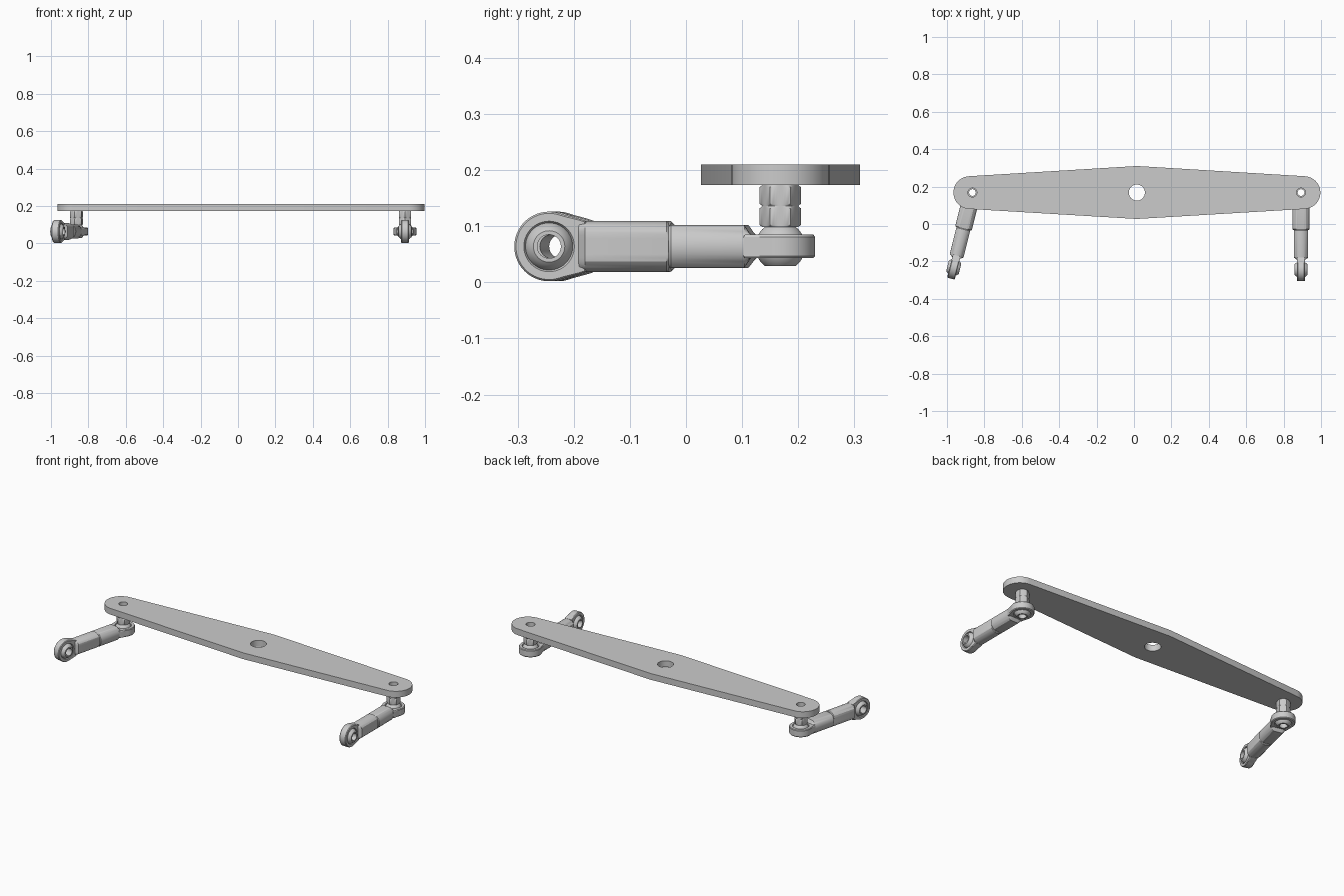
import bpy, bmesh
from math import sin, cos, pi, radians, degrees, atan2, hypot
from mathutils import Matrix

if "Cube" in bpy.data.objects:
    bpy.data.objects.remove(bpy.data.objects["Cube"])

MID_Z = 0.064      # height of the link centre line
PIVOT_Y = 0.168    # row of plate holes
LINK = 0.412       # eye to eye distance


def finish(name, bm, matrix=Matrix(), smooth=True):
    bmesh.ops.recalc_face_normals(bm, faces=bm.faces)
    bm.transform(matrix)
    me = bpy.data.meshes.new(name)
    bm.to_mesh(me)
    bm.free()
    ob = bpy.data.objects.new(name, me)
    bpy.context.collection.objects.link(ob)
    if smooth:
        bpy.ops.object.select_all(action='DESELECT')
        ob.select_set(True)
        bpy.context.view_layer.objects.active = ob
        bpy.ops.object.shade_smooth_by_angle(angle=radians(28))
    return ob


def ring_solid(name, profile, matrix, seg=48, shape=lambda r, h, a: r):
    """Spin a closed (radius, height) profile about z; shape() may alter radius by angle."""
    bm = bmesh.new()
    rows = []
    for i in range(seg):
        a = 2 * pi * i / seg
        rows.append([bm.verts.new((shape(r, h, a) * cos(a), shape(r, h, a) * sin(a), h))
                     for r, h in profile])
    n = len(profile)
    for i in range(seg):
        p, q = rows[i], rows[(i + 1) % seg]
        for j in range(n):
            k = (j + 1) % n
            bm.faces.new((p[j], q[j], q[k], p[k]))
    return finish(name, bm, matrix)


def head_shape(r, h, a):
    # the eye outline flares out towards -y into the shank
    if r < 0.05:
        return r
    phi = abs((degrees(a) - 270 + 180) % 360 - 180)
    if phi < 34.6:
        out = 0.066 / cos(radians(phi))
    elif phi < 71:
        out = 0.062 + 0.018 * ((71 - phi) / 36.4) ** 2
    else:
        out = 0.062
    return r - 0.062 + out


def rod_end(name, matrix, length):
    # eye housing
    half = [(0.042, 0.016), (0.045, 0.021), (0.059, 0.021), (0.062, 0.017)]
    ring_solid(name + "_eye", half + [(r, -h) for r, h in reversed(half)],
               matrix, 72, head_shape)
    # pivot ball with bore
    t0 = atan2(0.0345, 0.028)
    R = hypot(0.028, 0.0345)
    ball = [(R * cos(t0 - 2 * t0 * i / 14), R * sin(t0 - 2 * t0 * i / 14)) for i in range(15)]
    ring_solid(name + "_ball", [(0.021, 0.0345)] + ball + [(0.021, -0.0345)], matrix)
    # round shank with two spanner flats
    bm = bmesh.new()
    rows = []
    for d, r, flat in ((0.052, 0.044, 0.0205), (0.064, 0.0455, 0.038),
                       (length - 0.004, 0.0455, 0.038), (length, 0.042, 0.037)):
        row = []
        for i in range(40):
            a = 2 * pi * i / 40
            row.append(bm.verts.new((r * cos(a), -d, max(-flat, min(flat, r * sin(a))))))
        rows.append(row)
    for p, q in zip(rows, rows[1:]):
        for i in range(40):
            k = (i + 1) % 40
            bm.faces.new((p[i], p[k], q[k], q[i]))
    bm.faces.new(rows[0])
    bm.faces.new(rows[-1])
    finish(name + "_shank", bm, matrix)


def hex_nut(name, matrix):
    # chamfered hexagon with round bore, corners on the y axis
    def shape(r, h, a):
        if r < 0.025:
            return r
        m = (a - pi / 6 + pi / 6 - pi / 2) % (pi / 3) - pi / 6
        return min(r, 0.0318 / cos(m))
    prof = [(0.018, 0), (0.032, 0), (0.0368, 0.004), (0.0368, 0.0335), (0.032, 0.0375), (0.018, 0.0375)]
    ring_solid(name, prof, matrix, 48, shape)


def link(side, x, turn):
    base = Matrix.Translation((x, PIVOT_Y, MID_Z)) @ Matrix.Rotation(radians(turn), 4, 'Z')
    rod_end(side + "_upper_rod_end", base, 0.199)
    quarter = Matrix(((0, 0, 1, 0), (0, -1, 0, -LINK), (1, 0, 0, 0), (0, 0, 0, 1)))
    # length is sized so the two shanks meet
    rod_end(side + "_lower_rod_end", base @ quarter, 0.2135)
    for i, z in enumerate((0.0345, 0.072)):
        hex_nut(f"{side}_nut_{i + 1}", base @ Matrix.Translation((0, 0, z)))


link("left", -0.864, -14)
link("right", 0.893, 0)

# tapered plate outline: rounded ends, widest in the middle
END_R, CX = 0.0875, 0.0155
bm = bmesh.new()
outline = []
for cx, start in ((0.909, -87), (-0.878, 93)):
    outline += [(cx + END_R * cos(radians(start + 174 * i / 20)),
                 PIVOT_Y + END_R * sin(radians(start + 174 * i / 20))) for i in range(21)]
    outline.append((CX, 0.31 if start < 0 else 0.027))
face = bm.faces.new([bm.verts.new((x, y, 0.1735)) for x, y in outline])
top = bmesh.ops.extrude_face_region(bm, geom=[face])['geom']
bmesh.ops.translate(bm, vec=(0, 0, 0.0365), verts=[v for v in top if isinstance(v, bmesh.types.BMVert)])
plate = finish("rocker_plate", bm, smooth=False)

# plate holes
for x, r in ((-0.864, 0.024), (0.893, 0.024), (CX, 0.043)):
    bm = bmesh.new()
    bmesh.ops.create_cone(bm, cap_ends=True, segments=40, radius1=r, radius2=r, depth=0.1)
    cutter = finish("hole_cutter", bm, Matrix.Translation((x, PIVOT_Y, 0.2)), False)
    mod = plate.modifiers.new("hole", 'BOOLEAN')
    mod.operation, mod.solver, mod.object = 'DIFFERENCE', 'EXACT', cutter
    bpy.context.view_layer.objects.active = plate
    bpy.ops.object.modifier_apply(modifier=mod.name)
    bpy.data.objects.remove(cutter)
bpy.ops.object.select_all(action='DESELECT')
plate.select_set(True)
bpy.context.view_layer.objects.active = plate
bpy.ops.object.shade_smooth_by_angle(angle=radians(28))
